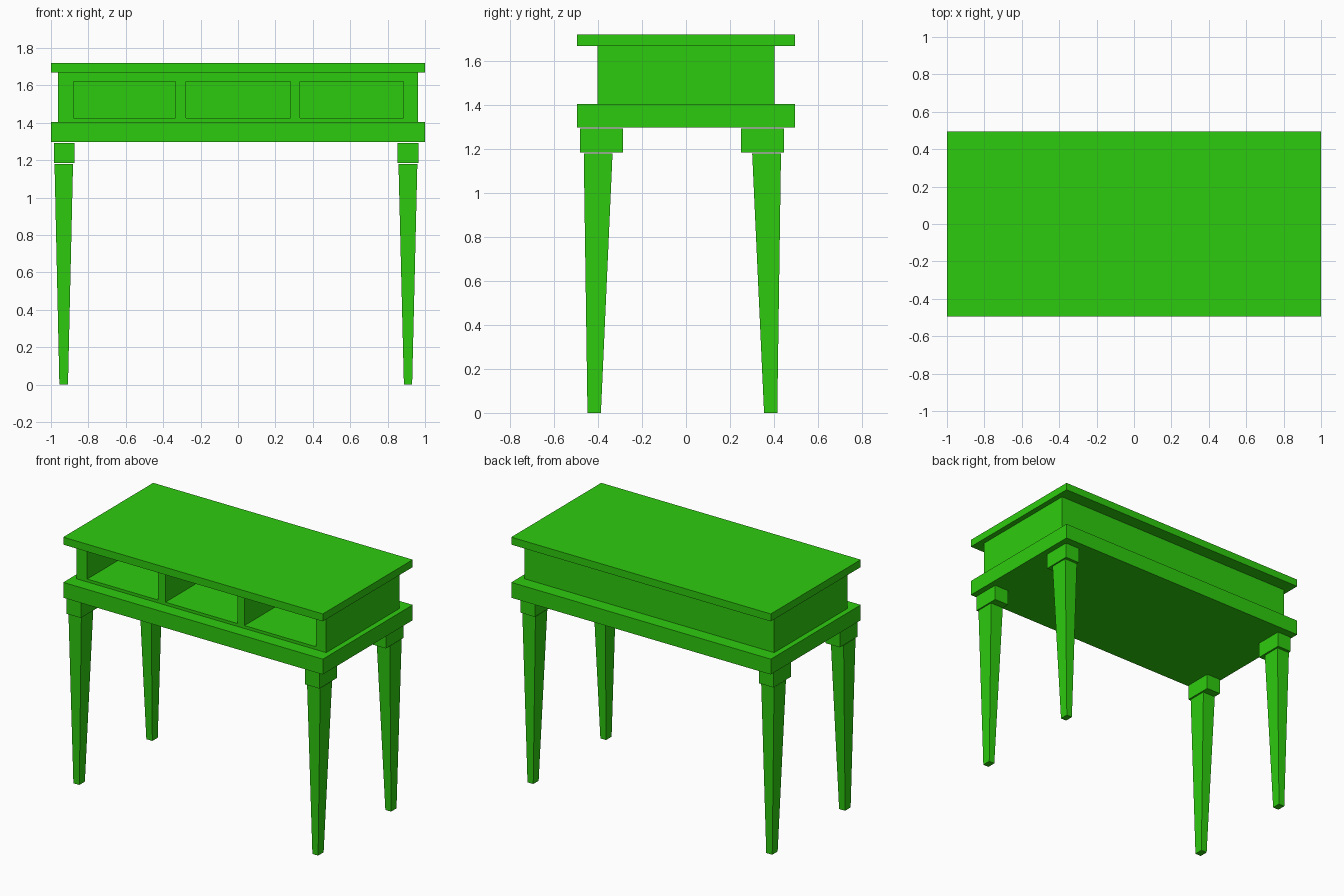
import bpy
import bmesh

cube = bpy.data.objects.get("Cube")
if cube:
    bpy.data.objects.remove(cube, do_unlink=True)

# Single paint colour
green = bpy.data.materials.new("bright_green")
green.use_nodes = True
paint = (0.027, 0.6, 0.0045, 1.0)
green.diffuse_color = paint
green.node_tree.nodes["Principled BSDF"].inputs["Base Color"].default_value = paint


def taper(name, bottom, top, z0, z1):
    """Block between two rectangles, each given as (x0, x1, y0, y1)."""
    bm = bmesh.new()
    bmesh.ops.create_cube(bm, size=1)
    for v in bm.verts:
        high = v.co.z > 0
        x0, x1, y0, y1 = top if high else bottom
        v.co = (x1 if v.co.x > 0 else x0,
                y1 if v.co.y > 0 else y0,
                z1 if high else z0)
    mesh = bpy.data.meshes.new(name)
    bm.to_mesh(mesh)
    bm.free()
    mesh.materials.append(green)
    obj = bpy.data.objects.new(name, mesh)
    bpy.context.collection.objects.link(obj)
    return obj


def box(name, rect, z0, z1):
    return taper(name, rect, rect, z0, z1)


# Table top and lower shelf board
slab = (-1, 1, -0.495, 0.495)
box("table_top", slab, 1.668, 1.72)
box("lower_board", slab, 1.298, 1.405)

# Case with three open compartments cut into its front
case = box("compartment_case", (-0.962, 0.962, -0.403, 0.403), 1.405, 1.668)
cutters = []
for x0, x1 in [(-0.88, -0.334), (-0.277, 0.28), (0.332, 0.885)]:
    cutter = box("compartment_cutter", (x0, x1, -0.6, 0.36), 1.425, 1.62)
    cutter.hide_render = True
    cutters.append(cutter)
    mod = case.modifiers.new("compartment", "BOOLEAN")
    mod.operation = "DIFFERENCE"
    mod.solver = "EXACT"
    mod.object = cutter
depsgraph = bpy.context.evaluated_depsgraph_get()
carved = bpy.data.meshes.new_from_object(case.evaluated_get(depsgraph))
case.modifiers.clear()
case.data = carved
for cutter in cutters:
    bpy.data.objects.remove(cutter, do_unlink=True)

# Spans along each axis: (leg block, leg top, leg foot)
x_spans = {"right": ((-0.985, -0.875), (-0.981, -0.882), (-0.955, -0.909)),
           "left": ((0.853, 0.964), (0.858, 0.959), (0.887, 0.931))}
y_spans = {"front": ((-0.481, -0.286), (-0.465, -0.334), (-0.448, -0.387)),
           "back": ((0.25, 0.446), (0.301, 0.432), (0.355, 0.415))}

# Four tapered legs, each under a square block
for side, xs in x_spans.items():
    for end, ys in y_spans.items():
        block, top, foot = [x + y for x, y in zip(xs, ys)]
        box(f"{end}_{side}_leg_block", block, 1.185, 1.293)
        taper(f"{end}_{side}_leg", foot, top, 0, 1.18)
